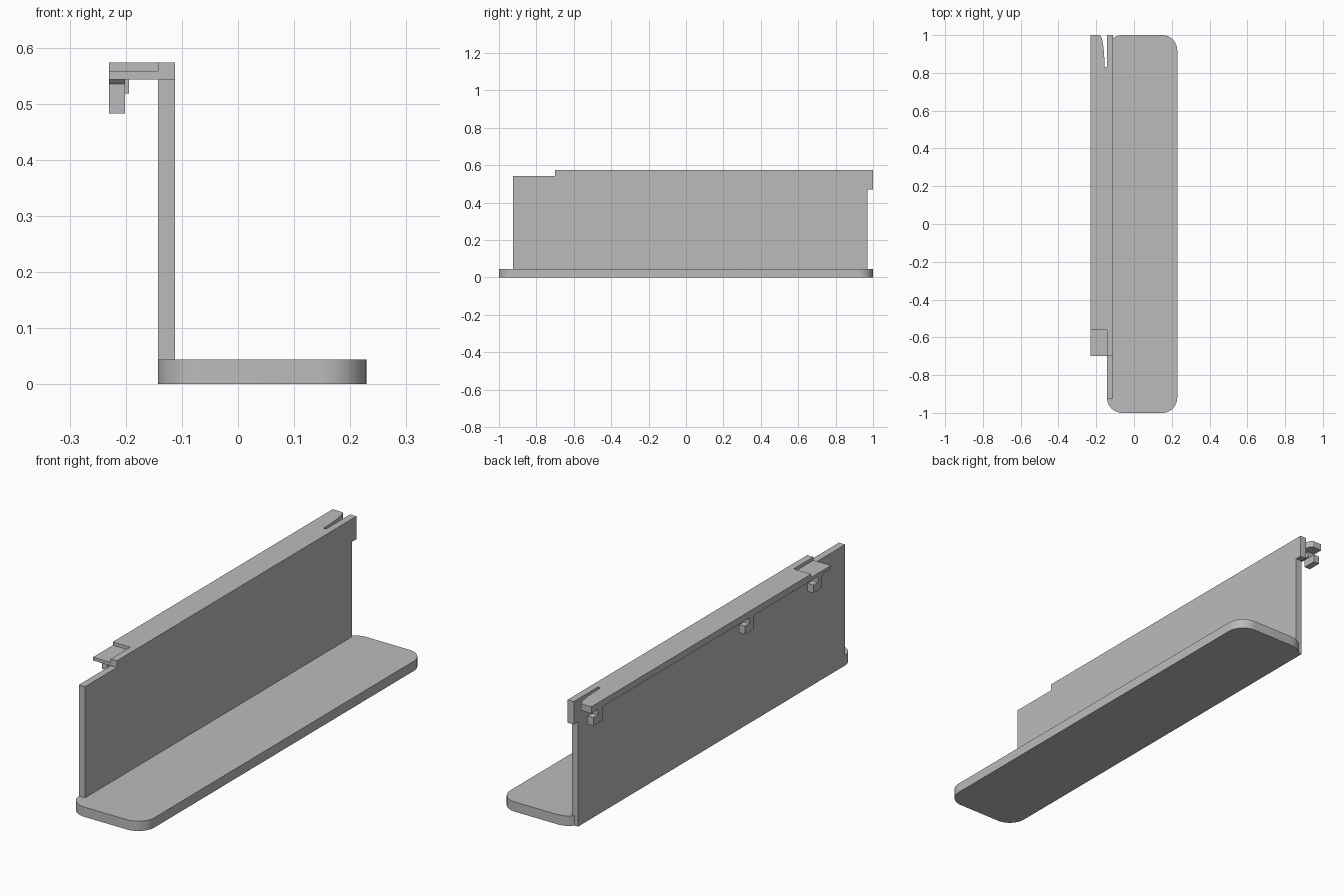
import bpy, bmesh, math
from mathutils import Vector

if "Cube" in bpy.data.objects:
    bpy.data.objects.remove(bpy.data.objects["Cube"])

grey = bpy.data.materials.new("plain grey")
grey.diffuse_color = (0.5, 0.5, 0.5, 1)
grey.use_nodes = True
grey.node_tree.nodes["Principled BSDF"].inputs["Base Color"].default_value = grey.diffuse_color

# Local axes: profile (u, v) and extrusion w, mapped to x, y, z
MAPS = {
    "x": lambda u, v, w: (w, u, v),   # profile in y, z
    "z": lambda u, v, w: (u, v, w),   # profile in x, y
}


def extrude(name, pts, axis, lo, hi, smooth=False):
    """Solid made from a flat outline pushed along one axis."""
    bm = bmesh.new()
    to3d = MAPS[axis]
    face = bm.faces.new([bm.verts.new(to3d(u, v, lo)) for u, v in pts])
    ext = bmesh.ops.extrude_face_region(bm, geom=[face])
    verts = [g for g in ext["geom"] if isinstance(g, bmesh.types.BMVert)]
    bmesh.ops.translate(bm, verts=verts, vec=Vector(to3d(0, 0, hi - lo)))
    bmesh.ops.recalc_face_normals(bm, faces=bm.faces)
    mesh = bpy.data.meshes.new(name)
    bm.to_mesh(mesh)
    bm.free()
    mesh.materials.append(grey)
    obj = bpy.data.objects.new(name, mesh)
    bpy.context.collection.objects.link(obj)
    if smooth:
        bpy.ops.object.select_all(action="DESELECT")
        obj.select_set(True)
        bpy.context.view_layer.objects.active = obj
        bpy.ops.object.shade_smooth_by_angle(angle=math.radians(30))
    return obj


def rounded_rect(x0, x1, y0, y1, r, steps=10):
    pts = []
    corners = [(x1 - r, y1 - r), (x0 + r, y1 - r), (x0 + r, y0 + r), (x1 - r, y0 + r)]
    for i, (cx, cy) in enumerate(corners):
        for k in range(steps + 1):
            a = math.pi / 2 * (i + k / steps)
            pts.append((cx + r * math.cos(a), cy + r * math.sin(a)))
    return pts


OUT, WALL_L, WALL_R = -0.23, -0.143, -0.112
SHELF_Z, TAB_Z, TOP = 0.543, 0.558, 0.573

# Foot plate with rounded corners
extrude("base_plate", rounded_rect(WALL_L, 0.229, -1, 1, 0.08), "z", 0, 0.044, True)

# Upright wall, stepped at the front and overhanging at the back
extrude("wall", [(-0.925, 0), (0.97, 0), (0.97, 0.47), (1, 0.47), (1, TOP),
                 (-0.70, TOP), (-0.70, SHELF_Z), (-0.925, SHELF_Z)],
        "x", WALL_L, WALL_R)

# Top ledge, with a curved slot beside the wall at the back end
slot = [(-0.156 - 0.026 * (1 - math.cos(t)), 0.83 + 0.17 * math.sin(t))
        for t in (math.pi / 2 * k / 8 for k in range(9))]
extrude("top_ledge", [(OUT, -0.56), (WALL_L, -0.56), (WALL_L, 0.83)] + slot + [(OUT, 1)],
        "z", SHELF_Z, TOP, True)

# Thin tab at the front end of the ledge
extrude("ledge_tab", [(OUT, -0.70), (WALL_L, -0.70), (WALL_L, -0.56), (OUT, -0.56)],
        "z", SHELF_Z, TAB_Z)

# Clips under the ledge: a flared stem with a toe pointing to the back
for i, y in enumerate((0.985, -0.09, -0.575)):
    a, b = y - 0.063, y - 0.032
    extrude(f"clip_{i + 1}", [(a, 0.482), (y, 0.482), (y, 0.518), (b, 0.518),
                              (b, SHELF_Z), (a - 0.008, SHELF_Z), (a, 0.535)],
            "x", OUT, -0.201)

# Small rib beside the rear clip stem
extrude("clip_rib", [(0.922, 0.518), (0.953, 0.518), (0.953, SHELF_Z), (0.922, SHELF_Z)],
        "x", -0.201, -0.194)
